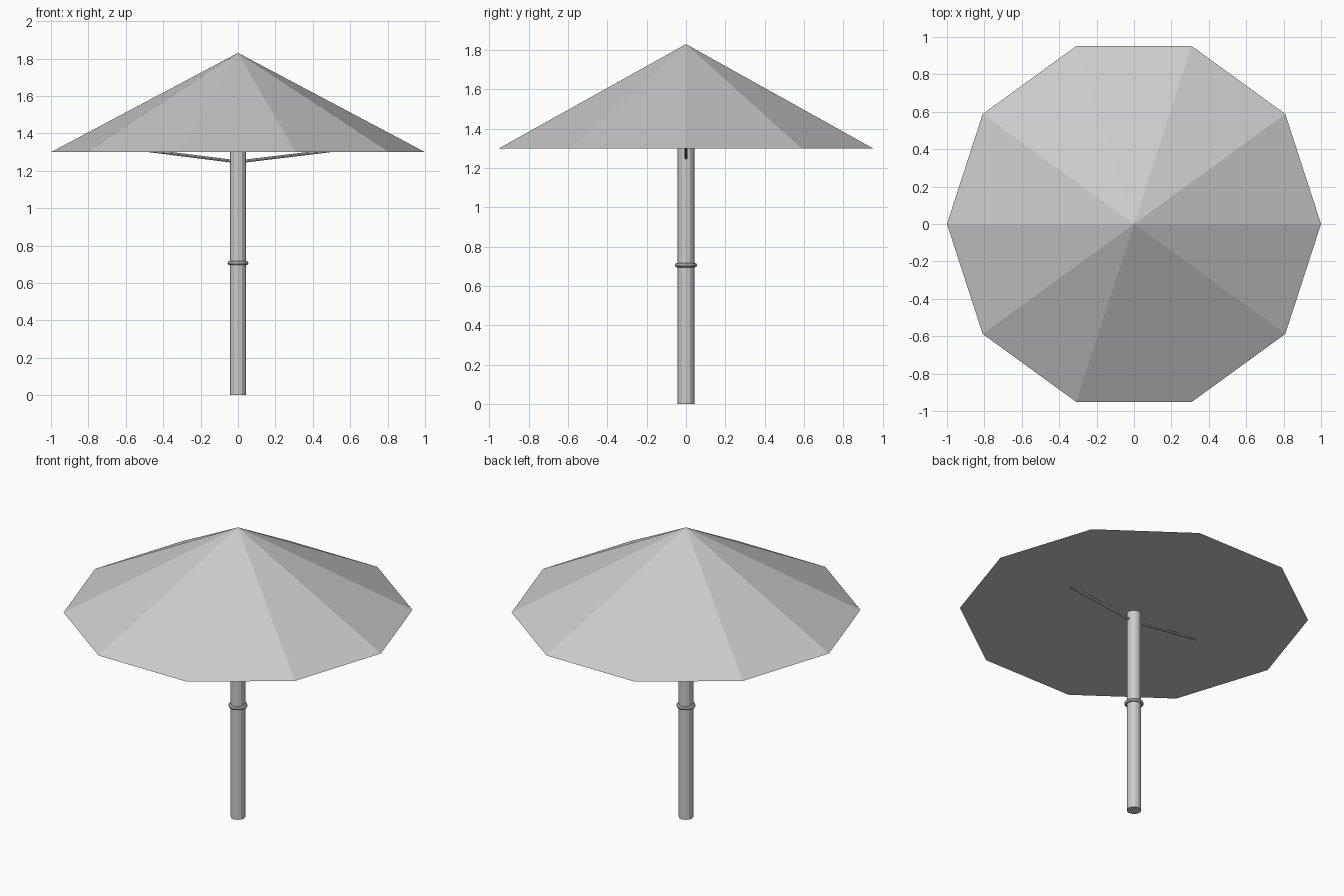
import bpy, math
from mathutils import Vector

if "Cube" in bpy.data.objects:
    bpy.data.objects.remove(bpy.data.objects["Cube"])


def cone(name, sides, r1, r2, z0, z1, turn=0.0):
    bpy.ops.mesh.primitive_cone_add(vertices=sides, radius1=r1, radius2=r2, depth=z1 - z0,
                                    location=(0, 0, (z0 + z1) / 2), rotation=(0, 0, turn))
    bpy.context.object.name = name
    return bpy.context.object


def rod(name, a, b, radius, sides=8):
    a, b = Vector(a), Vector(b)
    bpy.ops.mesh.primitive_cylinder_add(vertices=sides, radius=radius, depth=(b - a).length,
                                        location=(a + b) / 2)
    ob = bpy.context.object
    ob.name = name
    ob.rotation_euler = (b - a).to_track_quat('Z', 'Y').to_euler()
    return ob


# Ten-sided canopy with a closed flat underside; a corner lies on the x axis
cone("canopy", 10, 1.0, 0.0, 1.30, 1.83, math.pi / 2)

# Pole, ending just inside the canopy
cone("pole", 12, 0.042, 0.042, 0.0, 1.33)

# Collar ring around the pole
bpy.ops.mesh.primitive_torus_add(major_radius=0.045, minor_radius=0.011,
                                 major_segments=12, minor_segments=8,
                                 location=(0, 0, 0.706))
bpy.context.object.name = "collar"

# Struts reaching from the pole to the canopy underside
rod("right_strut", (0.02, 0, 1.25), (0.50, 0, 1.308), 0.008)
rod("left_strut", (-0.02, 0, 1.25), (-0.48, 0, 1.308), 0.008)
